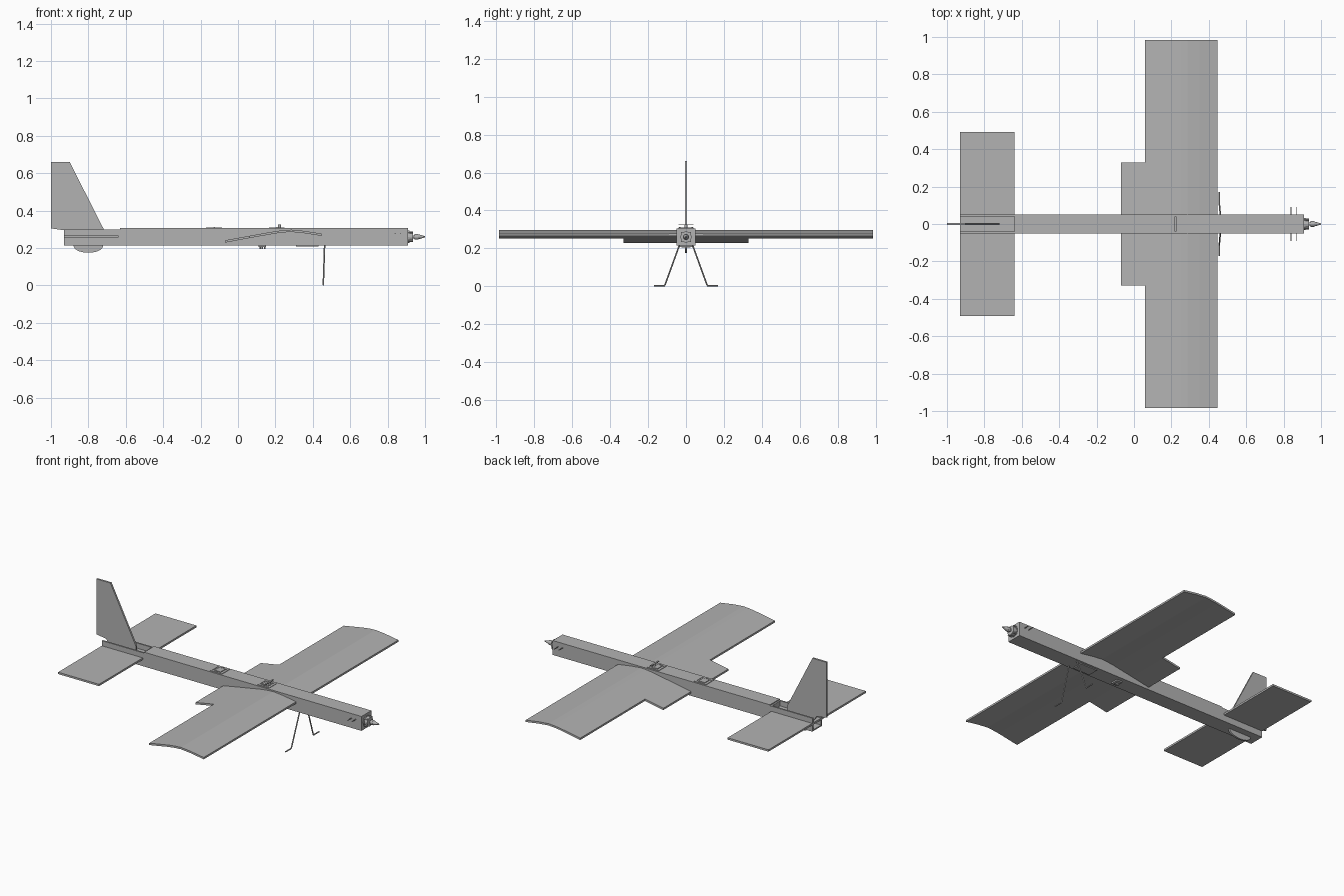
import bpy, bmesh, math
from mathutils import Vector

cube = bpy.data.objects.get("Cube")
if cube:
    bpy.data.objects.remove(cube, do_unlink=True)

grey = bpy.data.materials.new("plain_grey")
grey.use_nodes = True
colour = (0.45, 0.45, 0.45, 1)
grey.diffuse_color = colour
grey.node_tree.nodes["Principled BSDF"].inputs["Base Color"].default_value = colour


def finish(name, bm):
    bmesh.ops.recalc_face_normals(bm, faces=bm.faces)
    mesh = bpy.data.meshes.new(name)
    bm.to_mesh(mesh)
    bm.free()
    mesh.materials.append(grey)
    obj = bpy.data.objects.new(name, mesh)
    bpy.context.collection.objects.link(obj)
    return obj


def box(name, x, y, z):
    """Box given by its (low, high) range on each axis."""
    bm = bmesh.new()
    bmesh.ops.create_cube(bm, size=1)
    for v in bm.verts:
        v.co = [r[0] + (c + 0.5) * (r[1] - r[0]) for c, r in zip(v.co, (x, y, z))]
    return finish(name, bm)


def prism(name, outline, y0, y1):
    """Side outline in x and z, extruded across y."""
    bm = bmesh.new()
    face = bm.faces.new([bm.verts.new((x, y0, z)) for x, z in outline])
    out = bmesh.ops.extrude_face_region(bm, geom=[face])["geom"]
    verts = [g for g in out if isinstance(g, bmesh.types.BMVert)]
    bmesh.ops.translate(bm, verts=verts, vec=(0, y1 - y0, 0))
    return finish(name, bm)


def rod(name, a, b, r1, r2=None, sides=16):
    """Cylinder or cone running from a to b."""
    a, b = Vector(a), Vector(b)
    bm = bmesh.new()
    bmesh.ops.create_cone(bm, cap_ends=True, segments=sides, radius1=r1,
                          radius2=r1 if r2 is None else r2, depth=(b - a).length)
    turn = (b - a).to_track_quat("Z", "Y").to_matrix()
    bmesh.ops.rotate(bm, verts=bm.verts, matrix=turn)
    bmesh.ops.translate(bm, verts=bm.verts, vec=(a + b) / 2)
    return finish(name, bm)


# Fuselage: sheet box, open above and behind the tail
half = 0.05
for side, s in (("left", 1), ("right", -1)):
    box(f"fuselage_side_{side}", (-0.93, 0.91), sorted((s * 0.04, s * half)), (0.216, 0.3))
box("fuselage_floor", (-0.93, 0.91), (-half, half), (0.214, 0.222))
box("fuselage_top", (-0.63, 0.91), (-half, half), (0.298, 0.306))
box("fuselage_nose_wall", (0.895, 0.91), (-half, half), (0.216, 0.305))
box("tail_bulkhead", (-0.64, -0.63), (-0.04, 0.04), (0.216, 0.3))

# Wing: cambered sheet, with wider chord at the middle
camber = [(0.06, 0.259), (0.2, 0.284), (0.25, 0.29), (0.285, 0.292),
          (0.35, 0.286), (0.447, 0.271)]


def sheet(name, line, y0, y1, t=0.006):
    prism(name, [(x, z + t) for x, z in line] + [(x, z - t) for x, z in reversed(line)], y0, y1)


sheet("wing", camber, -0.985, 0.985)
sheet("wing_inner_trailing_panel", [(-0.07, 0.235), camber[0]], -0.33, 0.33)

# Tail surfaces
box("tailplane", (-0.93, -0.64), (-0.493, 0.493), (0.255, 0.267))
skid = [(-0.8 - 0.08 * math.cos(t), 0.22 - 0.045 * math.sin(t) ** 0.8)
        for t in [math.pi * i / 14 for i in range(1, 14)]]
fin = [(-0.72, 0.305), (-0.9, 0.66), (-1, 0.66), (-1, 0.305), (-0.93, 0.295),
       (-0.88, 0.22)] + skid + [(-0.72, 0.22)]
prism("fin_and_tail_skid", fin, -0.006, 0.006)

# Motor, spinner and mounting screws
mid = 0.26
rod("motor_mount", (0.91, 0, mid), (0.916, 0, mid), 0.033)
rod("motor_can", (0.916, 0, mid), (0.936, 0, mid), 0.029, sides=24)
for i in range(4):
    a = math.pi * (i / 2 + 0.25)
    y, z = 0.031 * math.cos(a), mid + 0.031 * math.sin(a)
    rod(f"motor_screw_{i}", (0.905, y, z), (0.935, y, z), 0.005, sides=8)
rod("motor_shaft", (0.936, 0, mid), (0.965, 0, mid), 0.008)
rod("spinner_collar", (0.945, 0, mid), (0.962, 0, mid), 0.015)
rod("spinner_cone", (0.962, 0, mid), (1, 0, mid), 0.014, 0.003)

# Thin cross pins near the nose
for i, x in enumerate((0.84, 0.87)):
    rod(f"nose_pin_{i}", (x, -0.09, 0.277), (x, 0.09, 0.277), 0.0025, sides=8)

# Landing gear wire, mirrored
box("gear_plate", (0.31, 0.43), (-0.035, 0.035), (0.208, 0.216))
for side, s in (("left", 1), ("right", -1)):
    hip, foot, toe = (0.463, s * 0.035, 0.216), (0.456, s * 0.112, 0.004), (0.456, s * 0.17, 0.004)
    rod(f"gear_leg_{side}", hip, foot, 0.004, sides=8)
    rod(f"gear_foot_{side}", foot, toe, 0.004, sides=8)


# Servos: flange frame, case, screws, output hub and arm
def servo(name, x, z, up, hub, arm):
    def span(a, b):
        return sorted((z + up * a, z + up * b))
    for s in (1, -1):
        box(f"{name}_flange_end_{s}", (x - 0.042, x + 0.042), sorted((s * 0.028, s * 0.04)), span(-0.002, 0.003))
        box(f"{name}_flange_side_{s}", sorted((x + s * 0.034, x + s * 0.042)), (-0.04, 0.04), span(-0.002, 0.003))
        rod(f"{name}_screw_{s}", (x, s * 0.034, z), (x, s * 0.034, z + up * 0.006), 0.004, sides=8)
    box(f"{name}_case", (x - 0.022, x + 0.022), (-0.024, 0.024), span(-0.03, 0.004))
    if hub:
        rod(f"{name}_hub", (x + 0.015, 0, z), (x + 0.015, 0, z + up * hub), 0.009)
        box(f"{name}_arm", (x + 0.01, x + 0.02), (-arm, arm), span(hub - 0.004, hub))


servo("wing_servo", 0.207, 0.306, 1, 0.02, 0.04)
servo("rear_servo", -0.128, 0.306, 1, 0, 0)
box("lower_servo_case", (0.11, 0.15), (-0.024, 0.024), (0.205, 0.216))
for i, x in enumerate((0.12, 0.13, 0.143)):
    rod(f"lower_servo_peg_{i}", (x, 0, 0.205), (x, 0, 0.195), 0.004, sides=8)
